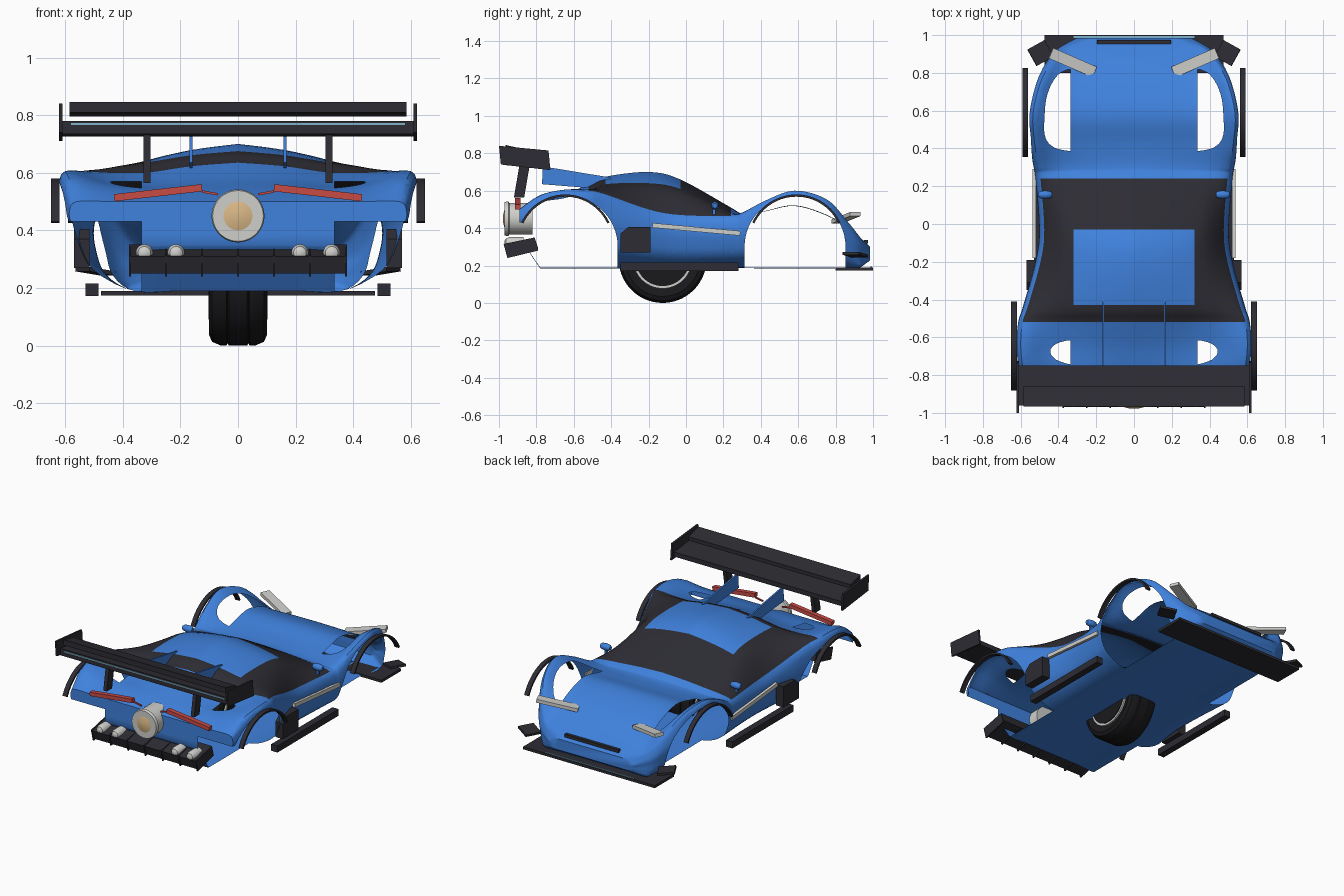
import bpy, bmesh
from math import sin, cos, pi, radians
from mathutils import Vector

cube = bpy.data.objects.get("Cube")
if cube:
    bpy.data.objects.remove(cube, do_unlink=True)


def material(name, r, g, b):
    m = bpy.data.materials.new(name)
    m.use_nodes = True
    m.diffuse_color = (r, g, b, 1)
    m.node_tree.nodes["Principled BSDF"].inputs["Base Color"].default_value = (r, g, b, 1)
    return m


blue = material("body blue", .05, .22, .72)
dark = material("dark trim", .025, .025, .033)
rubber = material("tyre black", .01, .01, .012)
silver = material("silver", .62, .62, .6)
red = material("lamp red", .58, .07, .06)
tan = material("lamp tan", .7, .48, .24)
pale = material("pale blue", .22, .45, .6)


def loft(name, rings, mat, mirror=False):
    """Closed skin through equal rings of points, optionally repeated on the other side."""
    for side in ((1, -1) if mirror else (1,)):
        bm = bmesh.new()
        loops = [[bm.verts.new((side * x, y, z)) for x, y, z in ring] for ring in rings]
        n = len(rings[0])
        for a, b in zip(loops, loops[1:]):
            for i in range(n):
                j = (i + 1) % n
                bm.faces.new((a[i], a[j], b[j], b[i]))
        bm.faces.new(loops[0][::-1])
        bm.faces.new(loops[-1])
        bmesh.ops.recalc_face_normals(bm, faces=bm.faces[:])
        me = bpy.data.meshes.new(name)
        bm.to_mesh(me)
        bm.free()
        me.materials.append(mat)
        label = name if not mirror else ("left_" if side > 0 else "right_") + name
        obj = bpy.data.objects.new(label, me)
        bpy.context.collection.objects.link(obj)
    return obj


def prism(name, profile, x0, x1, mat, mirror=False):
    return loft(name, [[(x, y, z) for y, z in profile] for x in (x0, x1)], mat, mirror)


def rect(y0, y1, z0, z1):
    return [(y0, z0), (y1, z0), (y1, z1), (y0, z1)]


def bar(name, a, b, width, height, mat, mirror=False, up=(0, 0, 1)):
    a, b = Vector(a), Vector(b)
    across = (b - a).cross(Vector(up)).normalized()
    high = across.cross(b - a).normalized()
    corners = ((-1, -1), (1, -1), (1, 1), (-1, 1))
    rings = [[p + across * width / 2 * s + high * height / 2 * t for s, t in corners] for p in (a, b)]
    return loft(name, rings, mat, mirror)


def lathe(name, profile, center, axis, mat, mirror=False, sides=40):
    rings = []
    for r, d in profile:
        ring = []
        for i in range(sides):
            u, v = r * cos(2 * pi * i / sides), r * sin(2 * pi * i / sides)
            ring.append(Vector(center) + Vector((d, u, v) if axis == "x" else (u, d, v)))
        rings.append(ring)
    return loft(name, rings, mat, mirror)


def smooth(pts, n):
    """Smooth curve through the points, n steps per span."""
    p = [pts[0]] + pts + [pts[-1]]
    out = []
    for a, b, c, d in zip(p, p[1:], p[2:], p[3:]):
        for k in range(n):
            t = k / n
            out.append(tuple(.5 * (2 * B + (C - A) * t + (2 * A - 5 * B + 4 * C - D) * t * t
                                   + (3 * B - A - 3 * C + D) * t ** 3)
                             for A, B, C, D in zip(a, b, c, d)))
    return out + [pts[-1]]


# Body shell: stations of y, half width, fender height, inner height, centre height
stations = [
    (.985, .3, .28, .3, .3), (.93, .4, .35, .35, .35), (.86, .46, .44, .4, .41),
    (.75, .52, .555, .47, .47), (.58, .56, .6, .52, .52), (.42, .55, .545, .49, .49),
    (.3, .53, .48, .47, .48), (.24, .52, .465, .49, .51), (-.03, .5, .47, .61, .66),
    (-.2, .52, .5, .64, .7), (-.43, .585, .58, .635, .675), (-.52, .615, .6, .6, .635),
    (-.65, .625, .605, .56, .58), (-.78, .61, .575, .54, .54), (-.89, .585, .5, .5, .5)]


def section(y, w, crown, inner, centre):
    low = .19 + max(0, -y - .78) * 1.45 + max(0, y - .93) * .7
    h, b = crown - low, min(.36, w - .03)
    half = smooth([(0, low), (.2, low), (b, low), (b + .7 * (w - b), low + .2 * h),
                   (w * .985, low + .5 * h), (w, low + .78 * h), (w - .025, crown),
                   ((w + .295) / 2 if w > .36 else w - .05, inner + .3 * (crown - inner)),
                   (min(.32, w - .08), inner),
                   (.16, inner * .35 + centre * .65), (0, centre)], 4)
    return [(x, y, z) for x, z in half] + [(-x, y, z) for x, z in half[-2:0:-1]]


body = loft("body_shell", [section(*s) for s in smooth(stations, 5)], blue)
body.data.materials.append(dark)

# Glass band and roof panel, chosen by place in the section and along the length
for f in body.data.polygons[:-2]:
    i = f.index % 80
    span, y = min(i, 79 - i) // 4, f.center.y
    roof = span >= 8 and -.43 < y < -.03
    f.material_index = int(span >= 6 and -.52 < y < .24 and not roof)


def cut_opening(bm, outline, side):
    """Remove the shell inside a convex outline in y and z, outboard of the centre strip."""
    planes = [(Vector((0, a[0], a[1])), Vector((0, a[1] - b[1], b[0] - a[0])).normalized())
              for a, b in zip(outline, outline[1:])]
    planes.append((Vector((side * .335, 0, 0)), Vector((side, 0, 0))))
    inside = bm.faces[:]
    for co, no in planes:
        edges = {e for f in inside for e in f.edges}
        verts = {v for f in inside for v in f.verts}
        result = bmesh.ops.bisect_plane(bm, geom=inside + list(edges) + list(verts),
                                        dist=1e-5, plane_co=co, plane_no=no)
        faces = {g for g in result["geom"] if isinstance(g, bmesh.types.BMFace)}
        inside = [f for f in faces if (f.calc_center_median() - co).dot(no) > 0]
    bmesh.ops.delete(bm, geom=inside, context="FACES")


# Open wheel arches, and the gap under the rear corners
openings = [[(-.7, 0), (-.7, .43), (-1.1, .43)]]
for y in (.583, -.635):
    arc = [(y + .27 * cos(radians(a)), .3 + .27 * sin(radians(a))) for a in range(0, 181, 6)]
    openings.append([(y + .27, -1)] + arc + [(y - .27, -1)])
bm = bmesh.new()
bm.from_mesh(body.data)
for outline in openings:
    for side in (1, -1):
        cut_opening(bm, outline, side)
bm.to_mesh(body.data)
bm.free()

# Arch trims
for name, y, x in (("front_arch_trim", .59, .56), ("rear_arch_trim", -.645, .62)):
    arc = [(r * cos(radians(a)), r * sin(radians(a)))
           for r, angles in ((.26, range(25, 156, 5)), (.248, range(155, 24, -5))) for a in angles]
    prism(name, [(y + u, .32 + v) for u, v in arc], x, x + .03, dark, True)

# Rear wing
prism("wing_plane", [(-.96, .735), (-.75, .725), (-.75, .755), (-.96, .78)], -.61, .61, dark)
prism("wing_flap", [(-.965, .81), (-.86, .795), (-.86, .82), (-.965, .845)], -.585, .585, dark)
prism("wing_stripe", rect(-.965, -.958, .765, .772), -.58, .58, pale)
prism("wing_endplate", [(-1, .84), (-.735, .815), (-.725, .71), (-.99, .74)], .61, .622, dark, True)
prism("wing_support", [(-.92, .565), (-.865, .565), (-.835, .74), (-.89, .74)], .303, .328, dark, True)
prism("roof_fin", [(-.765, .73), (-.4, .67), (-.4, .605), (-.77, .635)], .158, .168, blue, True)

# Diffuser, its fins and the exhausts
prism("diffuser", [(-.97, .31), (-.81, .35), (-.79, .29), (-.95, .25)], -.375, .375, dark)
for i in range(-3, 4):
    prism("diffuser_fin", [(-.975, .315), (-.81, .35), (-.79, .28), (-.955, .24)],
          i * .125 - .004, i * .125 + .004, dark)
for x in (.215, .325):
    lathe("exhaust", [(.01, -.05), (.022, -.043), (.03, -.025), (.03, .05)],
          (x, -.92, .322), "y", silver, True, 20)

# Central rear lamp and tail lights
lathe("rear_lamp", [(.07, -.07), (.088, -.07), (.092, -.06), (.092, -.05), (.085, -.045), (.085, .08)],
      (0, -.9, .45), "y", silver)
lathe("rear_lamp_lens", [(.02, -.078), (.05, -.07), (.05, -.06)], (0, -.9, .45), "y", tan)
bar("tail_light", (.125, -.9, .548), (.43, -.9, .513), .03, .025, red, True)
bar("tail_light_link", (.07, -.893, .525), (.125, -.893, .535), .01, .008, red, True)

# Nose: splitter, slot, dive planes, headlights
prism("splitter", rect(.8, 1, .173, .19), -.475, .475, dark)
prism("splitter_stripe", rect(.986, .995, .189, .194), -.32, .32, pale)
bar("nose_slot", (-.195, .963, .327), (.195, .963, .327), .02, .02, dark)
bar("dive_plane", (.45, .93, .25), (.54, .88, .265), .1, .015, dark, True)
bar("headlight", (.21, .805, .435), (.44, .905, .475), .06, .022, silver, True)

# Flanks: skirts, vents, strips, mirrors
prism("side_skirt", rect(-.35, .28, .172, .215), .485, .53, dark, True)
prism("side_vent", [(-.35, .27), (-.19, .27), (-.19, .405), (-.31, .405), (-.35, .37)],
      .515, .57, dark, True)
bar("side_strip", (.528, -.18, .415), (.528, .29, .372), .018, .025, silver, True)
lathe("mirror", [(.012, -.035), (.019, -.025), (.022, 0), (.019, .025), (.012, .035)],
      (.47, .155, .52), "x", blue, True, 16)
bar("mirror_arm", (.47, .15, .45), (.47, .15, .51), .015, .015, blue, True, (0, 1, 0))

# Spare wheel under the floor
half = [(.15, -.085), (.2, -.1), (.222, -.09), (.235, -.06), (.235, -.04), (.228, -.036), (.235, -.032)]
hub = (0, -.125, .235)
lathe("tyre", half + [(r, -d) for r, d in half[::-1]], hub, "x", rubber, sides=56)
lathe("rim", [(.158, -.098), (.158, .098)], hub, "x", silver, sides=56)
lathe("hub_disc", [(.145, -.102), (.145, .102)], hub, "x", rubber, sides=56)

# Smooth shading with sharp edges kept
for o in bpy.context.collection.objects:
    o.select_set(o.type == "MESH")
bpy.context.view_layer.objects.active = body
bpy.ops.object.shade_smooth_by_angle(angle=radians(35))
